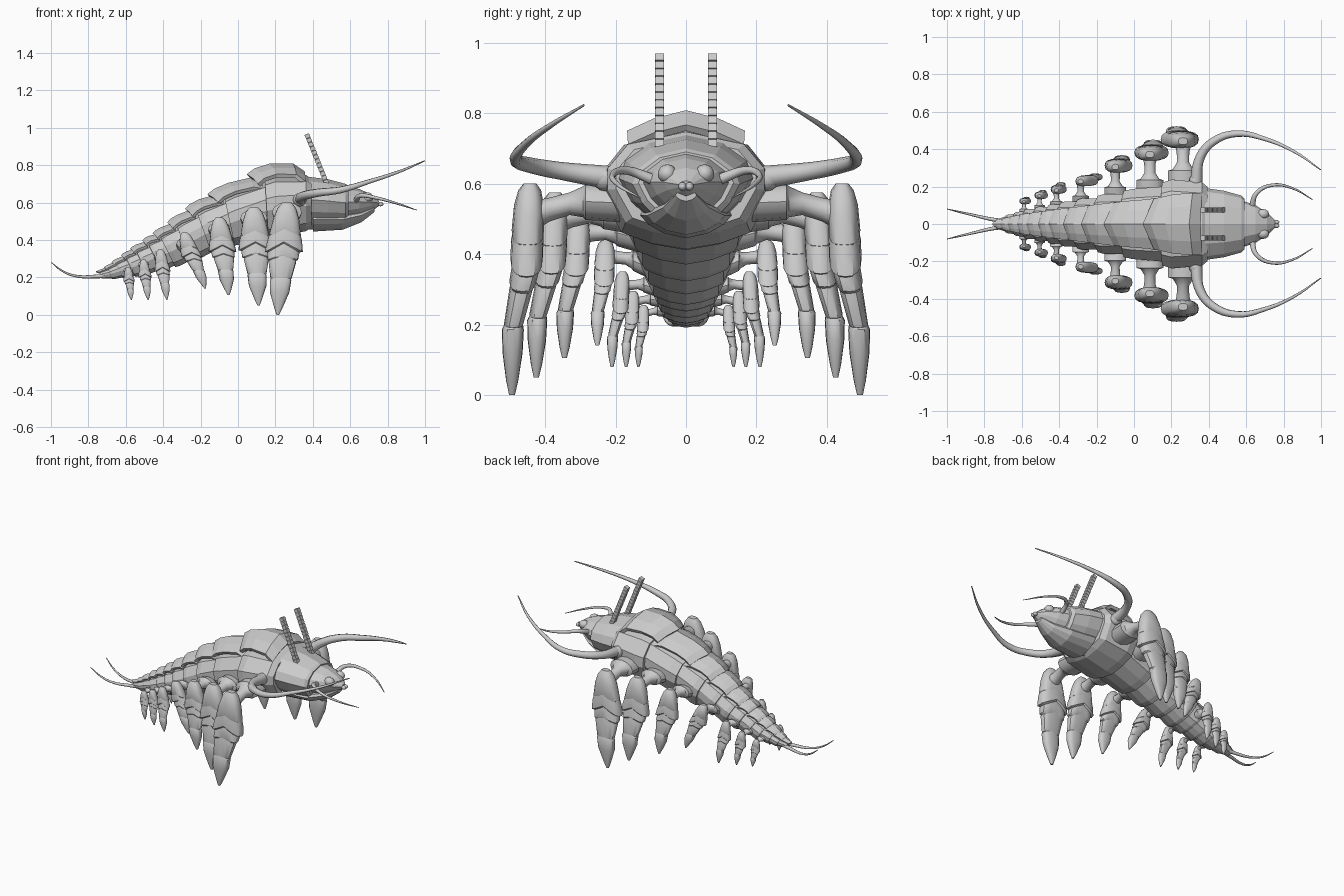
import bpy, bmesh, math
from mathutils import Vector

cube = bpy.data.objects.get("Cube")
if cube:
    bpy.data.objects.remove(cube)

grey = bpy.data.materials.new("shell grey")
grey.use_nodes = True
grey.diffuse_color = (0.6, 0.6, 0.6, 1)
grey.node_tree.nodes["Principled BSDF"].inputs["Base Color"].default_value = (0.6, 0.6, 0.6, 1)


def finish(name, bm, smooth=None):
    bmesh.ops.recalc_face_normals(bm, faces=bm.faces)
    mesh = bpy.data.meshes.new(name)
    bm.to_mesh(mesh)
    bm.free()
    mesh.materials.append(grey)
    obj = bpy.data.objects.new(name, mesh)
    bpy.context.collection.objects.link(obj)
    if smooth:
        bpy.ops.object.select_all(action="DESELECT")
        obj.select_set(True)
        bpy.context.view_layer.objects.active = obj
        bpy.ops.object.shade_smooth_by_angle(angle=math.radians(smooth))
    return obj


def skin(bm, rings, closed=True):
    """Bridge a row of equal rings; closed rings also get end caps."""
    rows = [[bm.verts.new(p) for p in ring] for ring in rings]
    n = len(rows[0])
    for a, b in zip(rows, rows[1:]):
        for i in range(n if closed else n - 1):
            j = (i + 1) % n
            bm.faces.new((a[i], a[j], b[j], b[i]))
    if closed:
        bm.faces.new(rows[0])
        bm.faces.new(rows[-1][::-1])


def table(rows, x):
    """Linear interpolation in rows sorted by falling first value."""
    for a, b in zip(rows, rows[1:]):
        if x >= b[0]:
            f = (x - b[0]) / (a[0] - b[0])
            return [q + (p - q) * f for p, q in zip(a[1:], b[1:])]
    return rows[-1][1:]


# Half cross-sections: sideways and upward fractions
TRUNK_HALF = [(0, 0), (.42, .05), (.77, .14), (1, .45), (1, .65), (.74, .88), (0, 1)]
HEAD_HALF = [(0, 0), (.5, .13), (.82, .34), (1, .57), (.9, .75), (.55, .92), (0, 1)]


def section(half, x, w, low, high, tilt=0, grow=1):
    mid, h = (low + high) / 2, (high - low) * grow
    both = half + [(-y, t) for y, t in half[-2:0:-1]]
    return [(x - tilt * (t - .5) * h, y * w * grow, mid + (t - .5) * h) for y, t in both]


# Trunk: x, half width, belly height, back height, tilt
TRUNK = [(.42, .235, .445, .75, 0), (.3, .24, .43, .765, 0), (.17, .222, .42, .735, .05),
         (.1, .19, .405, .7, .1), (-.03, .175, .38, .64, .2), (-.17, .148, .33, .56, .35),
         (-.37, .112, .26, .425, .5), (-.57, .075, .205, .31, .5), (-.68, .045, .192, .25, .4),
         (-.74, .02, .195, .225, .3)]
CUTS = [.385, .17, -.03, -.17, -.28, -.37, -.44, -.51, -.57, -.63, -.68, -.73]

for k, (front, back) in enumerate(zip(CUTS, CUTS[1:])):
    length = front - back
    # Body ring that flares towards the tail and tucks under at its rim
    bm = bmesh.new()
    rings = []
    for f, grow in ((-.04, .84), (.1, .94), (.85, 1.05), (1.08, 1.03), (1.04, .8)):
        x = front - f * length
        w, low, high, tilt = table(TRUNK, x)
        rings.append(section(TRUNK_HALF, x, w, low, high, tilt, grow))
    skin(bm, rings)
    finish(f"body_ring_{k + 1}", bm)

    # Raised back plate whose free rear edge overhangs the next ring
    bm = bmesh.new()
    rows = []
    for f, lift in ((.15, 0), (.4, .1), (.9, .18), (1.2, .2), (1.36, .16)):
        x = front - f * length
        w, low, high, tilt = table(TRUNK, x)
        h = high - low
        row = []
        for s in (-1, -.55, 0, .55, 1):
            a = abs(s)
            row.append((x - tilt * h * .5 + (a - .4) * length * .2 * f, s * w * .68,
                        high + (lift - .17 * a ** 1.5) * h))
        rows.append(row)
    skin(bm, rows, closed=False)
    plate = finish(f"back_plate_{k + 1}", bm)
    mod = plate.modifiers.new("thickness", "SOLIDIFY")
    mod.thickness = .008 + .06 * table(TRUNK, back)[0]
    mod.offset = 0

# Head shell, snout and jaw
HEAD = {
    "head_shell": [(.36, .195, .455, .74), (.48, .178, .455, .725), (.575, .152, .465, .7), (.59, .135, .485, .69)],
    "snout": [(.56, .132, .485, .69), (.65, .1, .515, .672), (.71, .062, .55, .645), (.755, .02, .583, .608)],
    "jaw": [(.4, .13, .445, .56), (.56, .11, .455, .55), (.66, .065, .495, .56), (.73, .03, .55, .58)],
}
for name, rows in HEAD.items():
    bm = bmesh.new()
    skin(bm, [section(HEAD_HALF, *row) for row in rows])
    finish(name, bm)


def ball(name, place, r, stretch=1):
    bm = bmesh.new()
    bmesh.ops.create_uvsphere(bm, u_segments=12, v_segments=8, radius=r)
    for v in bm.verts:
        v.co = Vector((v.co.x * stretch, v.co.y, v.co.z)) + Vector(place)
    finish(name, bm, 60)


def tube(name, points, radii):
    """Tapered smooth feeler along a curve."""
    curve = bpy.data.curves.new(name, "CURVE")
    curve.dimensions = "3D"
    curve.bevel_depth = 1
    curve.bevel_resolution = 2
    curve.resolution_u = 5
    curve.use_fill_caps = True
    spline = curve.splines.new("BEZIER")
    spline.bezier_points.add(len(points) - 1)
    for p, co, r in zip(spline.bezier_points, points, radii):
        p.co, p.radius = co, r
        p.handle_left_type = p.handle_right_type = "AUTO"
    curve.materials.append(grey)
    bpy.context.collection.objects.link(bpy.data.objects.new(name, curve))


def oval(x, y, z, rx, ry, peak=0, n=16):
    """Boxy oval ring; peak lowers the ring towards its x ends."""
    ring = []
    for i in range(n):
        a = 2 * math.pi * i / n
        c, d = (math.copysign(abs(v) ** .75, v) for v in (math.cos(a), math.sin(a)))
        ring.append((x + rx * c, y + ry * d, z - peak * abs(c)))
    return ring


# Legs: knee x, foot x, knee y, foot y, knee top z, foot z, half breadth, half thickness
LEGS = [(.262, .213, .443, .494, .6, 0, .1, .046), (.085, .11, .372, .425, .575, .05, .09, .042),
        (-.1, -.05, .305, .345, .52, .105, .073, .037), (-.285, -.175, .228, .252, .44, .14, .055, .029),
        (-.415, -.38, .18, .21, .35, .08, .042, .023), (-.505, -.48, .15, .17, .295, .08, .035, .02),
        (-.588, -.57, .12, .135, .255, .08, .03, .017)]
# Share of the way from foot to knee sideways, by height fraction
BOW = [(1, 1), (.63, .8), (.5, .5), (.32, .05), (0, 0)]
# Leg pieces as rows of: height fraction, breadth, thickness, peak
PIECES = {
    "knee_cap": [(1, .25, .4, 0), (.97, .5, .7, .02), (.9, .7, .92, .05), (.78, .85, 1, .07), (.75, .72, .85, .07)],
    "thigh_band": [(.84, .72, .75, .06), (.74, .93, 1, .08), (.65, 1.02, 1, .09), (.635, .8, .8, .08)],
    "shin_band": [(.72, .7, .65, .06), (.62, .85, .85, .07), (.54, .82, .82, .05), (.52, .62, .65, .05)],
    "shin": [(.62, .6, .7, .02), (.5, .74, .72, .03), (.34, .56, .6, .02), (.31, .42, .5, 0)],
    "claw": [(.35, .42, .5, 0), (.31, .57, .68, 0), (.2, .52, .62, 0), (.07, .24, .38, 0), (0, .07, .18, 0)],
}
# Arm rows: share of the way out, breadth, height
ARM = [(0, .8, .55), (.38, .8, .52), (.41, .55, .44), (.56, .32, .32), (.78, .34, .34), (1, .5, .45)]

for side, s in (("left", 1), ("right", -1)):
    for k, (kx, fx, ky, fy, top, foot, rx, ry) in enumerate(LEGS):
        height = top - foot
        for part, rows in PIECES.items():
            bm = bmesh.new()
            skin(bm, [oval(fx + (kx - fx) * f, s * (fy + (ky - fy) * table(BOW, f)[0]), foot + height * f,
                           rx * b, ry * t, height * peak) for f, b, t, peak in rows])
            finish(f"{side}_{part}_{k + 1}", bm, 35)
        # Waisted arm with a broad flange at the body
        w, low, high, tilt = table(TRUNK, kx)
        inner, z0 = w * .8, low + .36 * (high - low)
        z1 = top - .16 * height
        bm = bmesh.new()
        rings = []
        for f, wide, tall in ARM:
            y = inner + (ky - inner) * f
            z = z0 + (z1 - z0) * f + .035 * height * math.sin(f * math.pi)
            rings.append([(kx + rx * wide * math.cos(a), s * y, z + rx * tall * math.sin(a))
                          for a in (2 * math.pi * i / 12 for i in range(12))])
        skin(bm, rings)
        finish(f"{side}_arm_{k + 1}", bm, 40)

    # Feelers and tail threads
    tube(f"{side}_long_feeler",
         [(.33, s * .2, .615), (.355, s * .36, .637), (.43, s * .445, .653), (.55, s * .483, .668),
          (.7, s * .455, .712), (.86, s * .385, .765), (.998, s * .29, .823)],
         [.034, .025, .022, .018, .012, .008, .003])
    tube(f"{side}_short_feeler",
         [(.63, s * .09, .61), (.655, s * .165, .637), (.74, s * .208, .625), (.85, s * .19, .595), (.955, s * .13, .56)],
         [.016, .012, .009, .006, .002])
    tube(f"{side}_tail_thread",
         [(-.66, s * .01, .215), (-.76, s * .025, .205), (-.87, s * .05, .208), (-.94, s * .066, .235), (-.998, s * .08, .28)],
         [.014, .01, .007, .005, .002])
    ball(f"{side}_feeler_socket", (.33, s * .23, .615), .036)
    ball(f"{side}_eye", (.69, s * .053, .628), .027, 1.2)
    ball(f"{side}_nostril", (.762, s * .01, .592), .012, 1.3)

    # Ridged rod on the head: blocks parted by thin grooves
    bm = bmesh.new()
    low, high = Vector((.475, s * .075, .7)), Vector((.367, s * .075, .967))
    rings, count = [], 12
    for i in range(count):
        for f, r in ((0, .01), (.06, .013), (.9, .013), (.96, .01)):
            c = low.lerp(high, (i + f) / count)
            rings.append([c + Vector((a * r * .93, b * r, a * r * .37)) for a, b in ((1, 1), (-1, 1), (-1, -1), (1, -1))])
    skin(bm, rings)
    finish(f"{side}_ridged_rod", bm)
